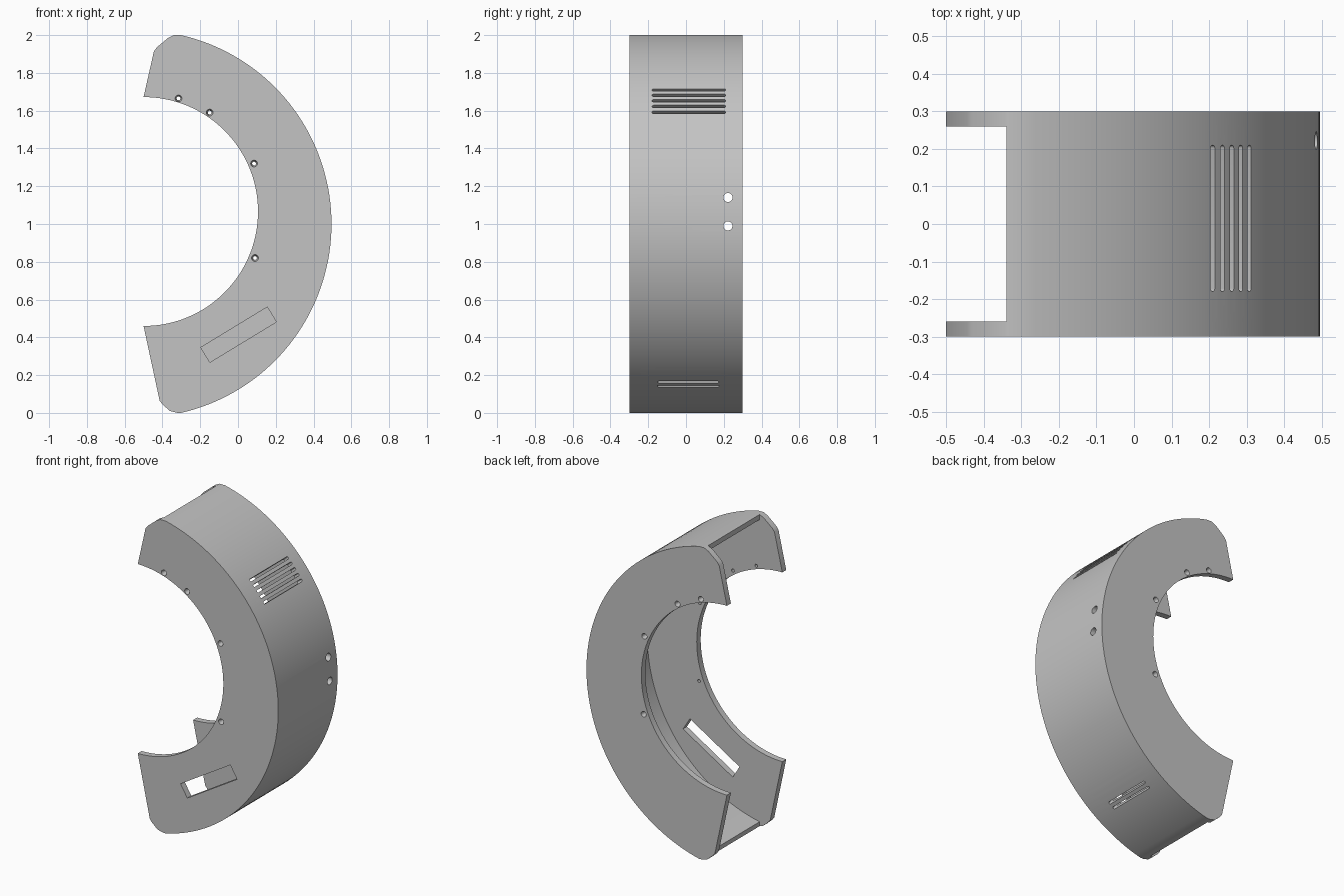
import bpy, bmesh
from math import cos, sin, pi, radians
from mathutils import Matrix, Vector

if "Cube" in bpy.data.objects:
    bpy.data.objects.remove(bpy.data.objects["Cube"])

OUTER_C, OUTER_R = Vector((-0.531, 1.0)), 1.026
INNER_C, INNER_R = Vector((-0.5, 1.066)), 0.606
HALF_W, WALL = 0.3, 0.04
FRONT = Matrix.Rotation(radians(90), 4, "X")    # profile plane to x-z


def arc(c, r, a0, a1, n=72):
    angles = [radians(a0 + (a1 - a0) * i / n) for i in range(n + 1)]
    return [(c[0] + r * cos(a), c[1] + r * sin(a)) for a in angles]


def finish(bm, name):
    bmesh.ops.recalc_face_normals(bm, faces=bm.faces)
    mesh = bpy.data.meshes.new(name)
    bm.to_mesh(mesh)
    bm.free()
    ob = bpy.data.objects.new(name, mesh)
    bpy.context.collection.objects.link(ob)
    return ob


def prism(name, points, half, matrix):
    """Extrude a flat outline by half to each side of its plane."""
    bm = bmesh.new()
    face = bm.faces.new([bm.verts.new((x, y, -half)) for x, y in points])
    new = bmesh.ops.extrude_face_region(bm, geom=[face])["geom"]
    bmesh.ops.translate(bm, vec=(0, 0, 2 * half),
                        verts=[v for v in new if isinstance(v, bmesh.types.BMVert)])
    bm.transform(matrix)
    return finish(bm, name)


def cut(target, cutter):
    cutter.hide_render = True
    mod = target.modifiers.new("cut", "BOOLEAN")
    mod.operation, mod.solver, mod.object = "DIFFERENCE", "EXACT", cutter
    bpy.context.view_layer.objects.active = target
    bpy.ops.object.modifier_apply(modifier=mod.name)
    bpy.data.objects.remove(cutter)


# Crescent body with chamfered tips
outline = arc(OUTER_C, OUTER_R, -77, 77)
outline += [(-0.34, 2.0), (-0.37, 1.985), (-0.43, 1.935), (-0.445, 1.915)]
outline += arc(INNER_C, INNER_R, 90, -90)
outline += [(-0.415, 0.065), (-0.4, 0.045), (-0.36, 0.01), (-0.32, 0.0)]
body = prism("housing", outline, HALF_W, FRONT)

# Hollow between the two side plates, open towards the inner rim and both tips
cavity = arc(OUTER_C, OUTER_R - WALL, -78.8, 78.8)
cavity += [(-0.34, 2.2), (-0.8, 2.2), (-0.8, -0.2), (-0.34, -0.2)]
cut(body, prism("cavity_cutter", cavity, HALF_W - WALL,
                Matrix.Translation((0, 0, 0)) @ FRONT))

# Slanted window in the front plate
window = Matrix.Translation((0.003, -HALF_W, 0.414)) @ FRONT @ Matrix.Rotation(radians(31.3), 4, "Z")
w, h = 0.206, 0.046
cut(body, prism("window_cutter", [(-w, -h), (w, -h), (w, h), (-w, h)], 0.1, window))

# Two groups of round-ended vent slots through the outer shell
def vents(middle, y_mid, length, r=0.008):
    straight = length / 2 - r
    slot = arc((0, straight), r, 0, 180, 8) + arc((0, -straight), r, 180, 360, 8)
    for i in range(-2, 3):
        a = radians(middle + 2.14 * i)
        d = OUTER_R - WALL / 2
        place = Matrix.Translation((OUTER_C.x + d * cos(a), y_mid, OUTER_C.y + d * sin(a)))
        cut(body, prism("vent_cutter", slot, 0.06, place @ Matrix.Rotation(pi / 2 - a, 4, "Y")))

vents(39.5, 0.015, 0.39)
vents(-52.5, 0.012, 0.325)

# Two cable holes in the outer shell
for z in (0.99, 1.14):
    place = Matrix.Translation((0.475, 0.222, z)) @ Matrix.Rotation(pi / 2, 4, "Y")
    cut(body, prism("cable_hole_cutter", arc((0, 0), 0.024, 0, 345, 23), 0.1, place))

# Countersunk screw holes along the inner rim of both plates
for x, z in ((-0.315, 1.665), (-0.15, 1.59), (0.085, 1.32), (0.09, 0.82)):
    for side in (-1, 1):
        bm = bmesh.new()
        place = Matrix.Translation((x, side * (HALF_W - WALL / 2), z))
        bmesh.ops.create_cone(bm, cap_ends=True, segments=20, radius1=0.008, radius2=0.02,
                              depth=0.06, matrix=place @ Matrix.Rotation(-side * pi / 2, 4, "X"))
        cut(body, finish(bm, "screw_hole_cutter"))

# Single grey finish
grey = bpy.data.materials.new("plain_grey")
grey.use_nodes = True
colour = (0.55, 0.55, 0.55, 1)
grey.diffuse_color = colour
grey.node_tree.nodes["Principled BSDF"].inputs["Base Color"].default_value = colour
body.data.materials.clear()
body.data.materials.append(grey)
for poly in body.data.polygons:
    poly.material_index = 0

bpy.ops.object.select_all(action="DESELECT")
body.select_set(True)
bpy.context.view_layer.objects.active = body
bpy.ops.object.shade_smooth_by_angle(angle=radians(25))
